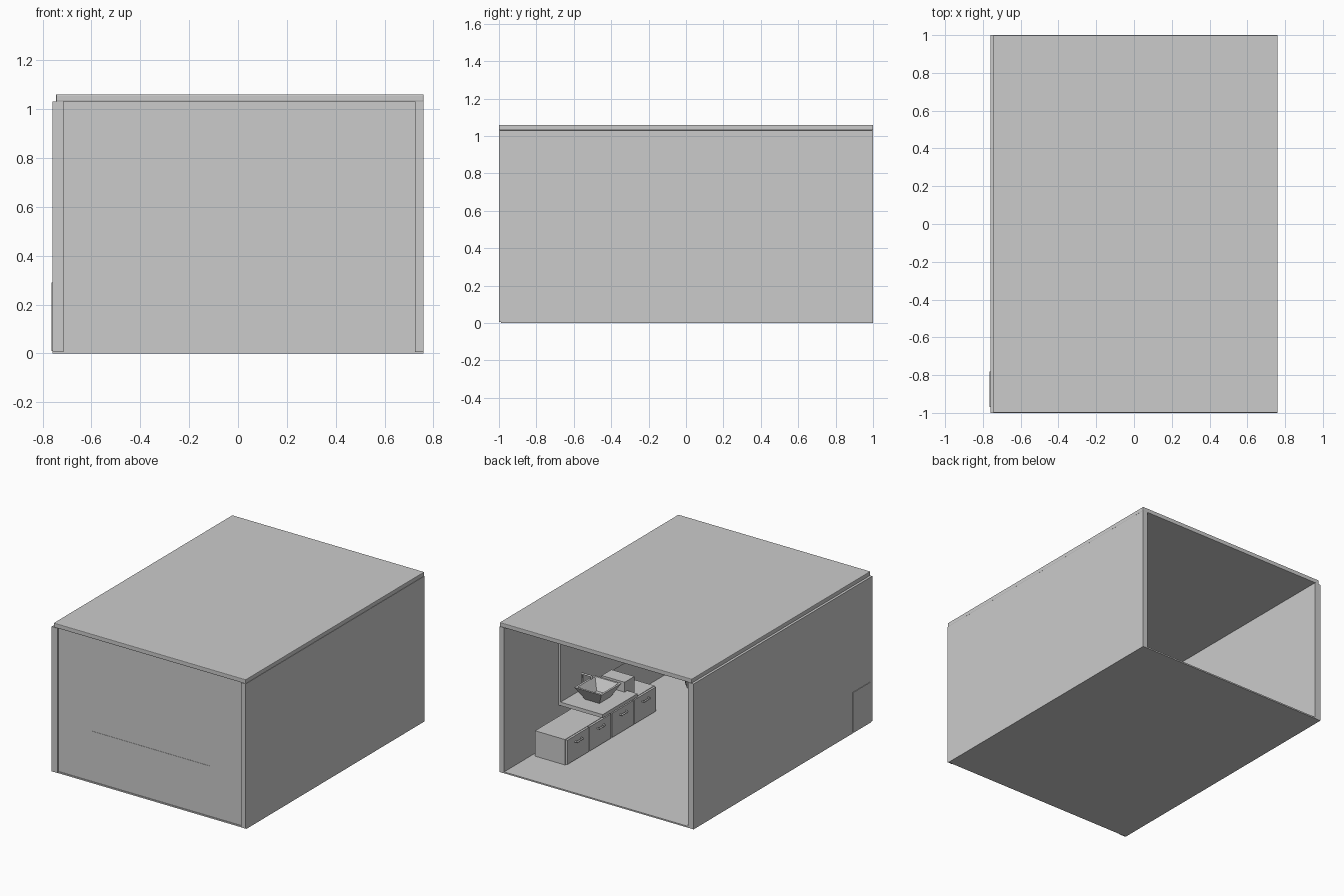
import bpy, bmesh, math
from mathutils import Vector

cube = bpy.data.objects.get("Cube")
if cube:
    bpy.data.objects.remove(cube, do_unlink=True)


def finish(name, bm):
    bmesh.ops.recalc_face_normals(bm, faces=bm.faces)
    mesh = bpy.data.meshes.new(name)
    bm.to_mesh(mesh)
    bm.free()
    ob = bpy.data.objects.new(name, mesh)
    bpy.context.collection.objects.link(ob)
    return ob


def box(name, x, y, z, bevel=0):
    """Box from (min, max) ranges on each axis."""
    bm = bmesh.new()
    bmesh.ops.create_cube(bm, size=1)
    for v in bm.verts:
        v.co = Vector([(r[0] + r[1]) / 2 + c * (r[1] - r[0])
                       for c, r in zip(v.co, (x, y, z))])
    ob = finish(name, bm)
    if bevel:
        mod = ob.modifiers.new("Bevel", "BEVEL")
        mod.width = bevel
        mod.segments = 2
    return ob


def loft(name, rings, sides, center, turn=0):
    """Bridge elliptical rings (half_x, half_y, z) and cap both ends."""
    bm = bmesh.new()
    loops = []
    for rx, ry, z in rings:
        angles = [turn + math.tau * i / sides for i in range(sides)]
        loops.append([bm.verts.new((center[0] + rx * math.cos(a),
                                    center[1] + ry * math.sin(a), z)) for a in angles])
    for low, high in zip(loops, loops[1:]):
        for i in range(sides):
            j = (i + 1) % sides
            bm.faces.new((low[i], low[j], high[j], high[i]))
    bm.faces.new(loops[0])
    bm.faces.new(loops[-1])
    return finish(name, bm)


def tube(name, points, radius):
    curve = bpy.data.curves.new(name, "CURVE")
    curve.dimensions = "3D"
    curve.bevel_depth = radius
    curve.bevel_resolution = 2
    curve.use_fill_caps = True
    spline = curve.splines.new("POLY")
    spline.points.add(len(points) - 1)
    for p, co in zip(spline.points, points):
        p.co = (*co, 1)
    ob = bpy.data.objects.new(name, curve)
    bpy.context.collection.objects.link(ob)
    return ob


# Room shell, open at the back
box("floor", (-0.76, 0.76), (-0.99, 1), (0, 0.01))
box("roof", (-0.745, 0.76), (-1, 1), (1.03, 1.06), 0.004)
box("right_wall", (-0.76, -0.715), (-1, 1), (0.005, 1.03))
box("left_wall", (0.725, 0.76), (-1, 1), (0.005, 1.03))

# Front wall framed around the window
front = (-0.985, -0.95)
win_x, win_z = (-0.45, 0.465), (0.365, 0.915)
box("front_wall_below", (-0.715, 0.725), front, (0.005, win_z[0]))
box("front_wall_above", (-0.715, 0.725), front, (win_z[1], 1.03))
box("front_wall_right", (-0.715, win_x[0]), front, win_z)
box("front_wall_left", (win_x[1], 0.725), front, win_z)
box("window_pane", win_x, (-0.983, -0.97), win_z)

# Row of low cabinets with doors and handles
for i in range(4):
    y1 = 0.69 - 0.25 * i
    y0 = y1 - 0.25
    mid = (y0 + y1) / 2
    box(f"cabinet_{i + 1}", (0.465, 0.7), (y0, y1), (0.01, 0.19))
    box(f"cabinet_door_{i + 1}", (0.45, 0.465), (y0 + 0.005, y1 - 0.005), (0.015, 0.187))
    tube(f"cabinet_handle_{i + 1}",
         [(0.45, mid - 0.035, 0.145), (0.435, mid - 0.03, 0.145),
          (0.435, mid + 0.03, 0.145), (0.45, mid + 0.035, 0.145)], 0.006)

# Washstand slab, splash panel, basin and tap
box("washstand_slab", (0.38, 0.725), (0, 0.39), (0.25, 0.275))
box("wall_panel", (0.71, 0.726), (-0.37, 0.39), (0.275, 0.9))
loft("basin", [(0.08, 0.09, 0.275), (0.15, 0.16, 0.365), (0.13, 0.14, 0.365),
               (0.07, 0.08, 0.29)], 4, (0.55, 0.2), math.pi / 4)
tube("tap", [(0.68, 0.19, 0.27), (0.68, 0.19, 0.41), (0.61, 0.19, 0.41),
             (0.61, 0.19, 0.39)], 0.008)
box("counter_box", (0.46, 0.64), (-0.08, 0.03), (0.19, 0.345))

# Freestanding bath under the window
tub = loft("bathtub", [(0.32, 0.12, 0.02), (0.41, 0.16, 0.05), (0.47, 0.19, 0.12),
                       (0.5, 0.21, 0.25), (0.51, 0.22, 0.26), (0.48, 0.19, 0.26),
                       (0.44, 0.16, 0.12), (0.36, 0.11, 0.06)], 40, (-0.05, -0.62))
bpy.context.view_layer.objects.active = tub
tub.select_set(True)
bpy.ops.object.shade_smooth_by_angle(angle=math.radians(40))
tub.select_set(False)
for sx in (-1, 1):
    for sy in (-1, 1):
        loft(f"bathtub_foot_{'left' if sx > 0 else 'right'}_{'back' if sy > 0 else 'front'}",
             [(0.02, 0.02, 0.005), (0.035, 0.035, 0.06)], 8,
             (-0.05 + sx * 0.28, -0.62 + sy * 0.1))

# Low corner chest set through the right wall
box("corner_chest", (-0.764, -0.6), (-0.97, -0.78), (0.01, 0.29))
